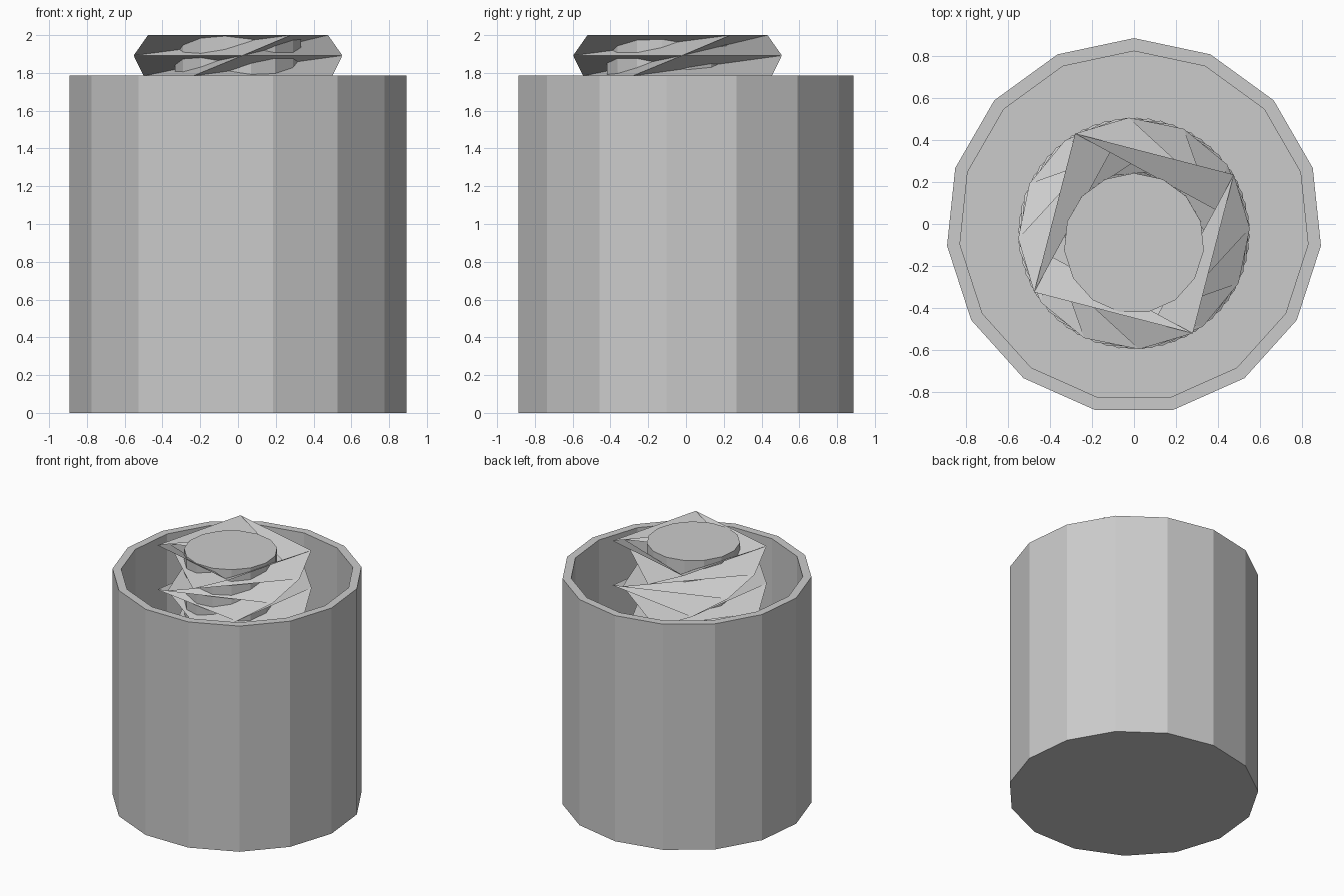
import bpy
from math import sin, cos, radians, tau

if "Cube" in bpy.data.objects:
    bpy.data.objects.remove(bpy.data.objects["Cube"])


def add_mesh(name, verts, faces):
    mesh = bpy.data.meshes.new(name)
    mesh.from_pydata(verts, [], faces)
    mesh.update()
    obj = bpy.data.objects.new(name, mesh)
    bpy.context.collection.objects.link(obj)
    return obj


def ring(n, r, z, cy, start):
    """n points on a circle centred on (0, cy)."""
    return [(r * cos(start + tau * k / n), cy + r * sin(start + tau * k / n), z)
            for k in range(n)]


def loft(name, rings, cap_end=True):
    """Skin a list of equal rings and cap the two ends."""
    n = len(rings[0])
    verts = [p for r in rings for p in r]
    faces = [(i * n + k, i * n + (k + 1) % n, (i + 1) * n + (k + 1) % n, (i + 1) * n + k)
             for i in range(len(rings) - 1) for k in range(n)]
    last = (len(rings) - 1) * n
    faces.append(tuple(reversed(range(n))))
    if cap_end:
        faces.append(tuple(range(last, last + n)))
    return add_mesh(name, verts, faces)


SIDES = 15
UP = radians(90)

# Open cup: outer wall, rim, inner wall and floor in one profile
cup_profile = [(0.897, 0.0), (0.897, 1.785), (0.835, 1.785), (0.835, 0.06)]
loft("cup", [ring(SIDES, r, z, -0.01, UP) for r, z in cup_profile])

# Slightly leaning round core
loft("core", [ring(SIDES, 0.335, 0.06, -0.075, UP),
              ring(SIDES, 0.335, 2.0, -0.092, UP)])

# Twisted square sleeve, open at the top, folded along its inward diagonals
LEVELS, STEP, TWIST = 18, 0.108, 28.0
verts, faces = [], []
for i in range(LEVELS + 1):
    verts += ring(4, 0.553, 2.0 - i * STEP, -0.045, radians(30.5 - TWIST * i))
for i in range(LEVELS):
    for k in range(4):
        a1, b1 = i * 4 + k, i * 4 + (k - 1) % 4
        a2, b2 = a1 + 4, b1 + 4
        faces += [(a1, b1, b2), (a1, b2, a2)]
add_mesh("twisted_sleeve", verts, faces)
